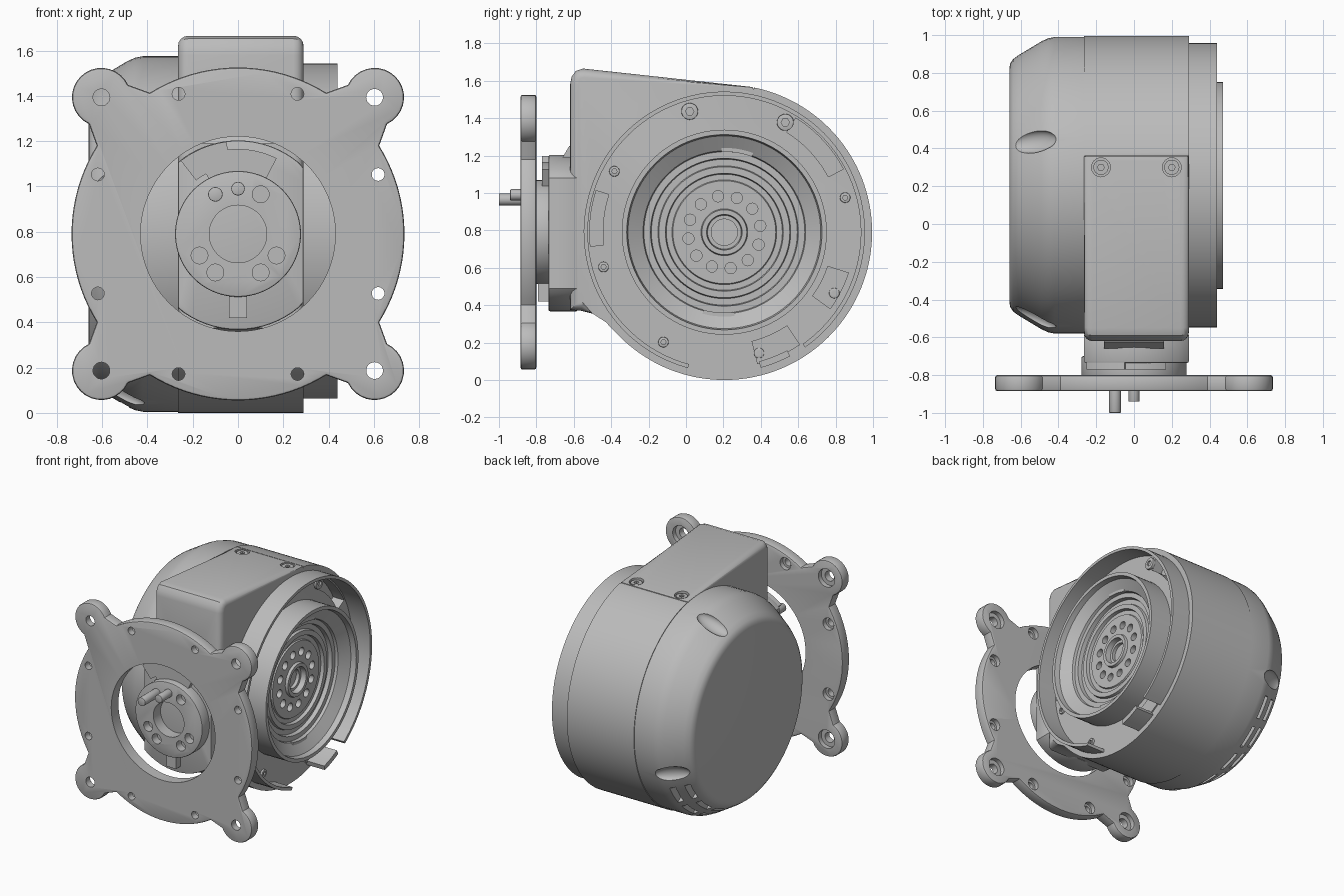
import bpy, bmesh, math
from mathutils import Vector, Matrix

if bpy.data.objects.get("Cube"):
    bpy.data.objects.remove(bpy.data.objects["Cube"])

grey = bpy.data.materials.new("satin grey")
grey.use_nodes = True
grey.diffuse_color = (0.5, 0.5, 0.5, 1)
grey.node_tree.nodes["Principled BSDF"].inputs["Base Color"].default_value = (0.5, 0.5, 0.5, 1)

CY, CZ = 0.205, 0.79          # drum axis, running along x
DRUM, HUB = (CY, CZ), (0, 0.79)


# Frames turn an outline (u, v) and a depth w into a point
def side(u, v, w): return (w, u, v)
def front(u, v, w): return (u, w, v)
def top(u, v, w): return (u, v, w)


def polar(c, r, deg):
    a = math.radians(deg)
    return (c[0] + r * math.cos(a), c[1] + r * math.sin(a))


def arc(c, r, a0, a1, n):
    return [polar(c, r, a0 + (a1 - a0) * i / n) for i in range(n + 1)]


def circle(c, r, n=24):
    return arc(c, r, 0, 360, n)[:-1]


def sector(c, r0, r1, a0, a1, n=16):
    return arc(c, r1, a0, a1, n) + arc(c, r0, a1, a0, n)


def rect(u0, u1, v0, v1):
    return [(u0, v0), (u1, v0), (u1, v1), (u0, v1)]


def finish(name, bm):
    bmesh.ops.recalc_face_normals(bm, faces=bm.faces)
    mesh = bpy.data.meshes.new(name)
    bm.to_mesh(mesh)
    bm.free()
    mesh.materials.append(grey)
    obj = bpy.data.objects.new(name, mesh)
    bpy.context.collection.objects.link(obj)
    return obj


def prism(name, outlines, frame, w0, w1, bevel=0, rule=None, segments=2):
    bm = bmesh.new()
    for line in outlines:
        ends = [[bm.verts.new(frame(u, v, w)) for u, v in line] for w in (w0, w1)]
        for loop in ends:
            bm.faces.new(loop)
        for i in range(len(line)):
            a, b = ends[0][i - 1], ends[0][i]
            bm.faces.new((a, b, ends[1][i], ends[1][i - 1]))
    if bevel:
        rims = [e for e in bm.edges if any(len(f.verts) > 4 for f in e.link_faces)
                and (rule is None or rule(e))]
        bmesh.ops.recalc_face_normals(bm, faces=bm.faces)
        bmesh.ops.bevel(bm, geom=rims, offset=bevel, segments=segments, profile=0.5,
                        affect='EDGES', clamp_overlap=False)
    return finish(name, bm)


def lathe(name, profile, steps=96):
    bm = bmesh.new()
    verts = [bm.verts.new((x, CY, CZ + r)) for x, r in profile]
    edges = [bm.edges.new((verts[i - 1], verts[i])) for i in range(1, len(verts))]
    bmesh.ops.spin(bm, geom=verts + edges, cent=(0, CY, CZ), axis=(1, 0, 0),
                   angle=math.tau, steps=steps)
    bmesh.ops.remove_doubles(bm, verts=bm.verts, dist=0.0005)
    return finish(name, bm)


def subtract(obj, cutter):
    cutter.hide_render = True
    mod = obj.modifiers.new("cut", 'BOOLEAN')
    mod.operation, mod.solver, mod.object = 'DIFFERENCE', 'EXACT', cutter
    deps = bpy.context.evaluated_depsgraph_get()
    obj.data = bpy.data.meshes.new_from_object(obj.evaluated_get(deps))
    obj.modifiers.clear()
    bpy.data.objects.remove(cutter)


def cut(obj, outlines, frame, w0, w1):
    subtract(obj, prism("cutter", outlines, frame, w0, w1))


# Housing: drum outline with the squared shoulder at the front
outline = arc(DRUM, 0.79, 80, -135, 84) + [
    (-0.43, 0.31), (-0.5, 0.355), (-0.56, 0.37), (-0.62, 0.375), (-0.62, 1.58),
    (-0.612, 1.62), (-0.59, 1.652), (-0.55, 1.665)]


def off_drum(e):
    return (abs(e.verts[0].co.x - e.verts[1].co.x) < 1e-4 and
            max((v.co - Vector((v.co.x, CY, CZ))).length for v in e.verts) > 0.83)


housing = prism("housing", [outline], side, -0.265, 0.29, 0.045, off_drum, 4)
top_spots = [(-0.175, 0.3), (0.2, 0.3)]
cut(housing, [circle(p, 0.05) for p in top_spots], top, 1.55, 1.7)
cut(housing, [rect(-0.3, 0.3, 0.357, 0.363)], top, 1.555, 1.7)
cut(housing, [sector(DRUM, 0.65, 0.72, 162, 186), sector(DRUM, 0.63, 0.72, 28, 58)],
    side, 0.2, 0.4)
slot = arc((0.09, 1.31), 0.06, -90, 90, 10) + arc((-0.09, 1.31), 0.06, 90, 270, 10)
cut(housing, [slot], front, -0.7, -0.5)

screws = prism("top_screws", [circle(p, 0.04) for p in top_spots], top, 1.53, 1.566)
cut(screws, [circle(p, 0.018, 6) for p in top_spots], top, 1.55, 1.6)

# Neck: disc with flattened sides
neck_line = [(max(-0.265, min(0.29, u)), v) for u, v in circle((0, 0.785), 0.418, 72)]
neck = prism("neck", [neck_line], front, -0.735, -0.58, 0.008)
collar_line = [(-0.265, 1.2), (-0.265, 1.27), (0.29, 1.27), (0.29, 1.2)]
prism("neck_fillet", [[(-0.6, 1.26), (-0.625, 1.25), (-0.66, 1.19), (-0.6, 1.19)]],
      side, -0.16, 0.16)

# Rear cap with finger scoops and vents
cap = lathe("rear_cap", [(-0.265, 0), (-0.265, 0.785), (-0.42, 0.785), (-0.455, 0.778),
                         (-0.49, 0.762), (-0.61, 0.69), (-0.64, 0.668), (-0.655, 0.645),
                         (-0.66, 0.62), (-0.66, 0)])
bm = bmesh.new()
for k in range(4):
    turn = (Matrix.Translation((0, CY, CZ)) @ Matrix.Rotation(math.radians(-18 + 90 * k), 4, 'X')
            @ Matrix.Translation((-0.53, 0.745, 0)) @ Matrix.Rotation(math.radians(25), 4, 'Z')
            @ Matrix.Diagonal((0.13, 0.045, 0.06, 1)))
    bmesh.ops.create_uvsphere(bm, u_segments=32, v_segments=16, radius=1, matrix=turn)
subtract(cap, finish("cutter", bm))
vents = [sector(DRUM, 0.6, 0.85, a, a + 13, 6) for a in (-95, -77, -59, -41)]
for x0 in (-0.5, -0.59):
    cut(cap, vents, side, x0 - 0.018, x0 + 0.018)

# Open guard wall round the drive side
prism("guard_wall", [sector(DRUM, 0.73, 0.752, -55, 255, 90)], side, 0.28, 0.44)
prism("guard_block", [sector(DRUM, 0.715, 0.75, -75, -62)], side, 0.28, 0.44)
prism("guard_pads", [sector(DRUM, 0.6, 0.725, -76, -56), sector(DRUM, 0.58, 0.7, -36, -18)],
      side, 0.28, 0.3)

# Screws on the drive side floor
spots = [polar(DRUM, 0.672, 16 + 45 * k) for k in range(8)]
sizes = [0.028, 0.045, 0.045] + [0.028] * 5
heads = prism("face_screws", [circle(p, r, 20) for p, r in zip(spots, sizes)],
              side, 0.28, 0.305, 0.004)
cut(heads, [circle(p, r * 0.5, 6) for p, r in zip(spots, sizes)], side, 0.293, 0.4)

# Output drive: raised ring with stepped disc inside
drive = lathe("output_drive", [
    (0.27, 0), (0.27, 0.548), (0.47, 0.548), (0.47, 0.522), (0.43, 0.515), (0.38, 0.435),
    (0.36, 0.43), (0.36, 0.395), (0.33, 0.39), (0.33, 0.355), (0.35, 0.35), (0.35, 0.315),
    (0.325, 0.31), (0.325, 0.28), (0.335, 0.275), (0.335, 0.125), (0.355, 0.12),
    (0.355, 0.095), (0.315, 0.09), (0.315, 0.07), (0.285, 0.07), (0.285, 0)])
cut(drive, [circle(polar(DRUM, 0.195, 10 + 30 * k), 0.03, 20) for k in range(12)],
    side, 0.295, 0.4)
prism("drive_ribs", [sector(DRUM, 0.43, 0.525, a, a + 22) for a in (70, 255)],
      side, 0.36, 0.39)

# Mounting flange with four ears
flange_line = []
for q in range(4):
    flange_line += arc(HUB, 0.735, 90 * q - 32, 90 * q + 32, 20)
    flange_line += arc(polar(HUB, 0.853, 90 * q + 45), 0.13, 90 * q - 65, 90 * q + 155, 18)
flange = prism("mounting_flange", [flange_line], front, -0.885, -0.8, 0.012)
cut(flange, [circle(HUB, 0.43, 96)], front, -1, -0.7)
ears = [polar(HUB, 0.853, 45 + 90 * q) for q in range(4)]
small = [polar(HUB, 0.672, 90 * q + s * 23) for q in range(4) for s in (-1, 1)]
cut(flange, [circle(p, 0.037) for p in ears] + [circle(p, 0.028) for p in small],
    front, -1, -0.7)
cut(flange, [circle(p, 0.068) for p in ears] + [circle(p, 0.045) for p in small],
    front, -0.835, -0.7)

# Input hub with bore, bolt holes, key tab and pins
hub = prism("input_hub", [circle(HUB, 0.278, 72)], front, -0.82, -0.7, 0.008)
cut(hub, [circle(HUB, 0.127, 48)], front, -1, -0.715)
holes = [(0.1, 0.965)] + [(s * u, v) for s in (-1, 1) for u, v in ((0.17, 0.695), (0.1, 0.62))]
cut(hub, [circle(p, 0.037) for p in holes], front, -1, -0.76)
prism("hub_tab", [rect(-0.04, 0.04, 0.42, 0.53)], front, -0.79, -0.7)
prism("hub_blocks", [sector(HUB, 0.26, 0.375, 63, 118), sector(HUB, 0.3, 0.41, 97, 128)],
      front, -0.77, -0.7)
prism("long_pin", [circle((-0.1, 0.965), 0.032)], front, -1, -0.78, 0.004)
prism("short_pin", [circle((0, 0.99), 0.03)], front, -0.94, -0.78, 0.004)

# Smooth curved faces, keep crisp edges
bpy.ops.object.select_all(action='DESELECT')
for obj in bpy.context.collection.objects:
    if obj.type == 'MESH' and grey.name in obj.data.materials:
        obj.select_set(True)
        bpy.context.view_layer.objects.active = obj
bpy.ops.object.shade_smooth_by_angle(angle=math.radians(30))
